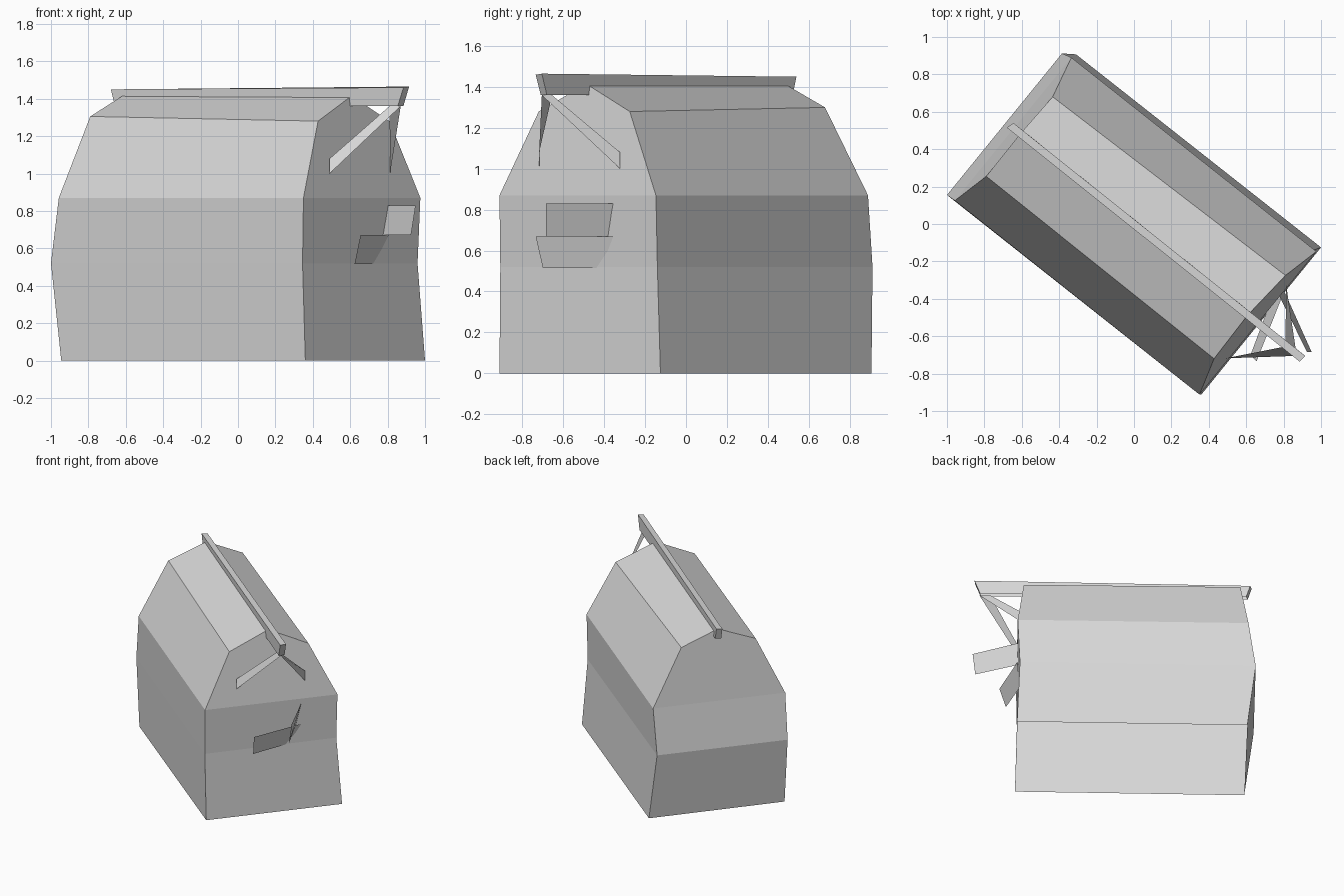
import bpy
import bmesh

cube = bpy.data.objects.get("Cube")
if cube:
    bpy.data.objects.remove(cube, do_unlink=True)

grey = bpy.data.materials.new("light_grey")
grey.use_nodes = True
colour = (0.68, 0.68, 0.68, 1)
grey.diffuse_color = colour
for node in grey.node_tree.nodes:
    if node.type == "BSDF_PRINCIPLED":
        node.inputs["Base Color"].default_value = colour


def finish(name, bm):
    """Turn a bmesh into a named, flat shaded object."""
    bmesh.ops.recalc_face_normals(bm, faces=bm.faces)
    mesh = bpy.data.meshes.new(name)
    bm.to_mesh(mesh)
    bm.free()
    mesh.materials.append(grey)
    obj = bpy.data.objects.new(name, mesh)
    bpy.context.scene.collection.objects.link(obj)
    return obj


def shell(name, start, end):
    """Bridge two matching arches, close their ends and leave the underside open."""
    bm = bmesh.new()
    rings = [[bm.verts.new(point) for point in ring] for ring in (start, end)]
    first, last = rings
    for i in range(len(first) - 1):
        bm.faces.new((first[i], first[i + 1], last[i + 1], last[i]))
    # Each end is built in horizontal bands, with a single face at the top
    for ring in rings:
        low, high = 0, len(ring) - 1
        while high - low > 4:
            bm.faces.new((ring[low], ring[low + 1], ring[high - 1], ring[high]))
            low, high = low + 1, high - 1
        bm.faces.new(ring[low:high + 1])
    return finish(name, bm)


def panel(name, corners):
    """Thin flat sheet from its corner points."""
    bm = bmesh.new()
    bm.faces.new([bm.verts.new(point) for point in corners])
    return finish(name, bm)


# Barn body: leaning walls and a double pitched roof, one arch per gable
front_gable = [
    (0.36, -0.912, 0), (0.345, -0.908, 0.52), (0.35, -0.912, 0.87),
    (0.428, -0.72, 1.28), (0.607, -0.488, 1.415), (0.81, -0.275, 1.28),
    (0.975, -0.147, 0.87), (0.96, -0.14, 0.52), (1, -0.125, 0),
]
rear_gable = [
    (-0.945, 0.115, 0), (-1, 0.155, 0.52), (-0.958, 0.125, 0.87),
    (-0.79, 0.255, 1.305), (-0.613, 0.477, 1.418), (-0.435, 0.68, 1.3),
    (-0.335, 0.89, 0.87), (-0.385, 0.912, 0.52), (-0.31, 0.907, 0),
]
shell("barn_body", front_gable, rear_gable)

# Ridge beam with slanted ends, overhanging the front gable
shell(
    "ridge_beam",
    [(0.854, -0.71, 1.36), (0.885, -0.735, 1.46),
     (0.915, -0.705, 1.465), (0.884, -0.68, 1.36)],
    [(-0.657, 0.498, 1.36), (-0.68, 0.515, 1.45),
     (-0.645, 0.54, 1.45), (-0.622, 0.522, 1.36)],
)

# Tapering braces from the beam to each side of the gable
for name, x, y in (("right_brace", 0.49, -0.718), ("left_brace", 0.813, -0.322)):
    panel(name, [(x, y, 1.08), (x, y, 1), (0.87, -0.705, 1.36), (0.81, -0.655, 1.36)])

# Two open shutters hanging off the gable
panel("upper_shutter", [
    (0.797, -0.345, 0.83), (0.95, -0.685, 0.83),
    (0.925, -0.685, 0.67), (0.775, -0.38, 0.67)])
panel("lower_shutter", [
    (0.655, -0.735, 0.67), (0.805, -0.355, 0.67),
    (0.73, -0.415, 0.515), (0.623, -0.7, 0.515)])
